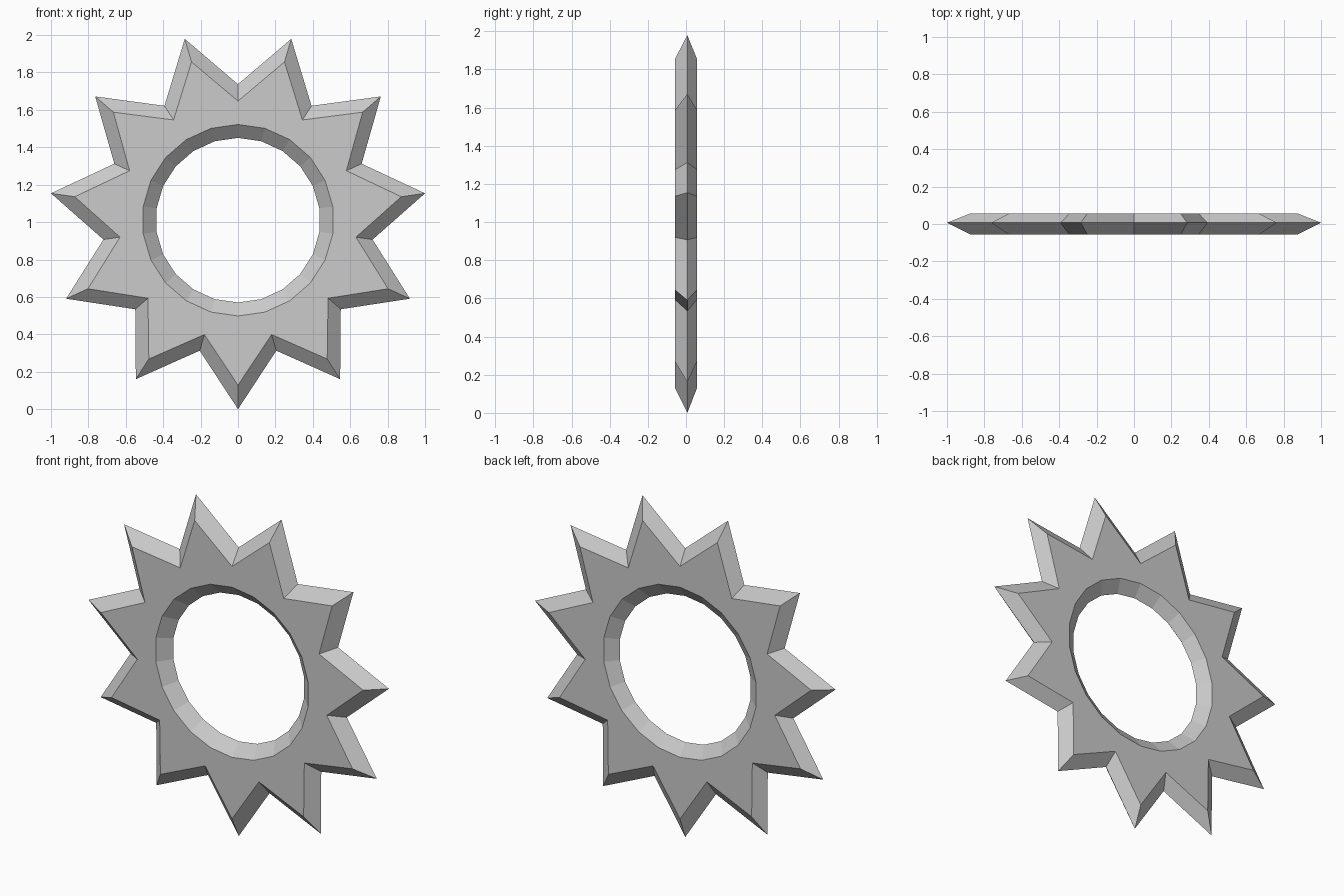
import bpy, bmesh
from math import sin, cos, pi

if "Cube" in bpy.data.objects:
    bpy.data.objects.remove(bpy.data.objects["Cube"])

N = 22                 # 11 tips and 11 valleys; the hole also has 22 sides
CZ = 1.0103            # centre height (bottom tip touches z = 0)
FRONT, RIDGE, BACK = -0.057, 0.007, 0.057


def ring(bm, r_tip, r_valley, y):
    """Closed ring of vertices starting at the bottom, alternating two radii."""
    verts = []
    for i in range(N):
        r = r_valley if i % 2 else r_tip
        a = 2 * pi * i / N
        verts.append(bm.verts.new((r * sin(a), y, CZ - r * cos(a))))
    return verts


bm = bmesh.new()
# cross-section loop: outer front, ridge, back, then hole back, ridge, front
rings = [
    ring(bm, 0.882, 0.637, FRONT),
    ring(bm, 1.0103, 0.727, RIDGE),
    ring(bm, 0.882, 0.637, BACK),
    ring(bm, 0.512, 0.512, BACK),
    ring(bm, 0.44, 0.44, RIDGE),
    ring(bm, 0.512, 0.512, FRONT),
]
for k, a in enumerate(rings):
    b = rings[(k + 1) % len(rings)]
    for i in range(N):
        j = (i + 1) % N
        bm.faces.new((a[i], a[j], b[j], b[i]))
bmesh.ops.recalc_face_normals(bm, faces=bm.faces)

mesh = bpy.data.meshes.new("star_ring")
bm.to_mesh(mesh)
bm.free()
bpy.context.collection.objects.link(bpy.data.objects.new("star_ring", mesh))
